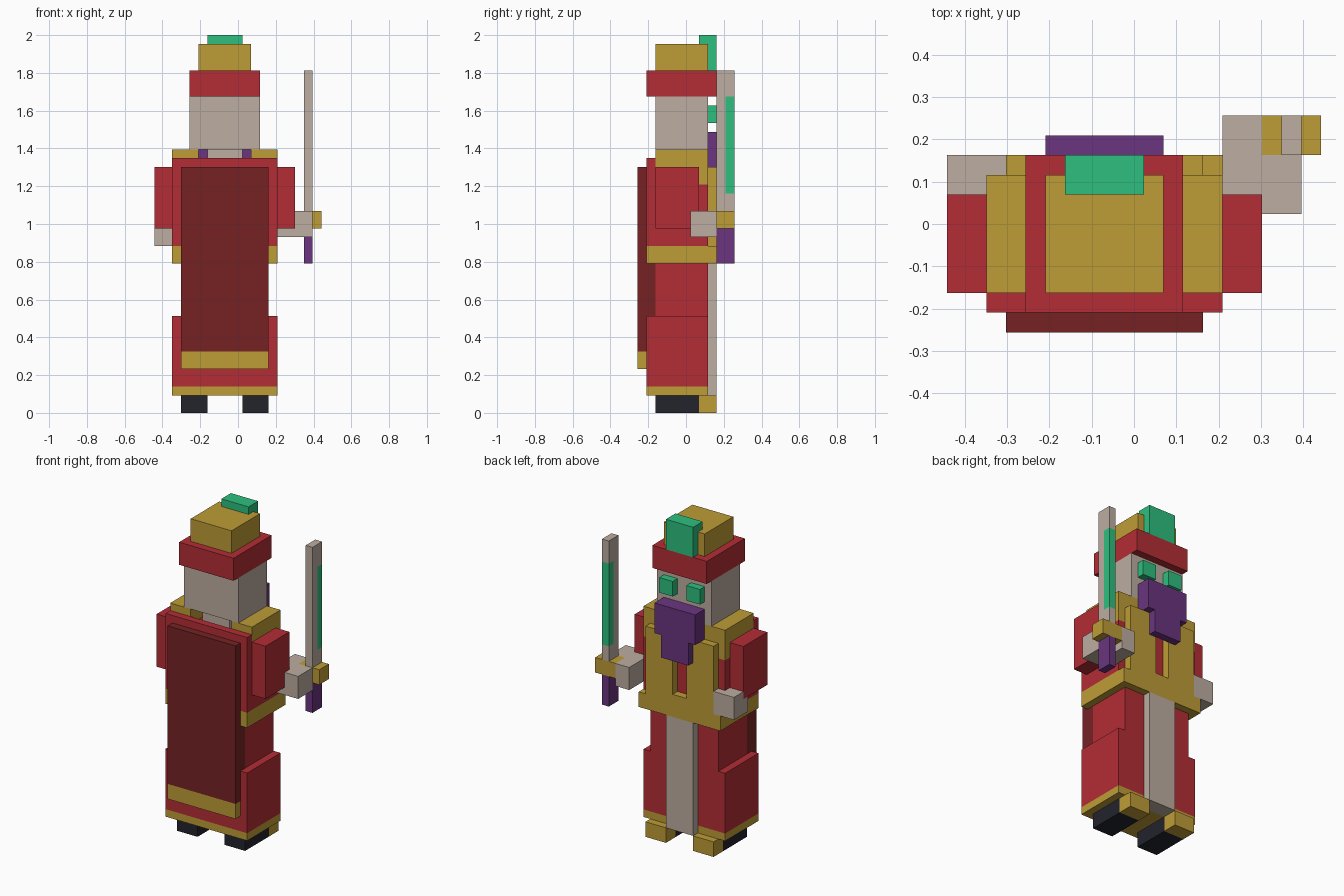
import bpy
import bmesh
from mathutils import Vector

default = bpy.data.objects.get("Cube")
if default:
    bpy.data.objects.remove(default, do_unlink=True)

UNIT = 2 / 43                    # edge of one block
ORIGIN = Vector((9.5, 5.5, 0))   # block coordinates of the world origin
MIDDLE = 8                       # block column the body is symmetric about


def linear(c):
    c /= 255
    return c / 12.92 if c <= 0.04045 else ((c + 0.055) / 1.055) ** 2.4


def material(name, *rgb):
    mat = bpy.data.materials.new(name)
    colour = [linear(c) for c in rgb] + [1]
    mat.use_nodes = True
    mat.diffuse_color = colour
    bsdf = mat.node_tree.nodes["Principled BSDF"]
    bsdf.inputs["Base Color"].default_value = colour
    bsdf.inputs["Roughness"].default_value = 0.9
    return mat


RED = material("robe_red", 180, 45, 53)
MAROON = material("cape_maroon", 118, 34, 36)
GOLD = material("trim_gold", 190, 156, 54)
GREY = material("warm_grey", 189, 174, 161)
PURPLE = material("purple", 106, 53, 127)
GREEN = material("glow_green", 46, 191, 126)
DARK = material("shoe_dark", 35, 36, 44)


def prism(name, mat, outline, y0, y1):
    """Extrude an x-z outline from depth y0 to y1, in block units."""
    bm = bmesh.new()
    verts = [bm.verts.new((Vector((x, y0, z)) - ORIGIN) * UNIT) for x, z in outline]
    face = bm.faces.new(verts)
    out = bmesh.ops.extrude_face_region(bm, geom=[face])
    moved = [g for g in out["geom"] if isinstance(g, bmesh.types.BMVert)]
    bmesh.ops.translate(bm, verts=moved, vec=(0, (y1 - y0) * UNIT, 0))
    bmesh.ops.recalc_face_normals(bm, faces=bm.faces)
    mesh = bpy.data.meshes.new(name)
    bm.to_mesh(mesh)
    bm.free()
    mesh.materials.append(mat)
    obj = bpy.data.objects.new(name, mesh)
    bpy.context.scene.collection.objects.link(obj)
    return obj


def box(name, mat, x, y, z):
    return prism(name, mat, [(x[0], z[0]), (x[1], z[0]), (x[1], z[1]), (x[0], z[1])], *y)


def pair(name, mat, x, y, z):
    """A box on the right side and its mirror image on the left."""
    box("right_" + name, mat, x, y, z)
    box("left_" + name, mat, (2 * MIDDLE - x[1], 2 * MIDDLE - x[0]), y, z)


# Shoes
pair("shoe", DARK, (3, 6), (2, 7), (0, 2))
pair("shoe_toe", GOLD, (3, 6), (7, 9), (0, 2))

# Skirt of the robe
box("hem", GOLD, (2, 14), (1, 7), (2, 3))
pair("hem_end", GOLD, (2, 6), (7, 8), (2, 3))
box("lower_skirt", RED, (2, 14), (1, 8), (3, 11))
box("upper_skirt", RED, (3, 13), (2, 8), (11, 17))
box("skirt_strip", GREY, (6, 10), (7, 9), (2, 17))

# Torso
box("belt", GOLD, (2, 14), (1, 9), (17, 19))
box("torso", RED, (2, 14), (1, 8), (19, 26))
box("upper_chest", RED, (2, 14), (1, 7), (26, 28))
box("collar", RED, (2, 14), (1, 2), (28, 29))
pair("shoulder", GOLD, (2, 5), (2, 8), (28, 30))
pair("shoulder_edge", GOLD, (2, 6), (7, 8), (26, 28))

# Breast panel with an open slot and stepped neckline
half = [(3, 19), (3, 28), (6, 28), (6, 26), (7, 26), (7, 20)]
panel = half + [(2 * MIDDLE - x, z) for x, z in reversed(half)]
prism("breast_panel", GOLD, panel, 8, 9)

# Cape
box("cape", MAROON, (3, 13), (0, 2), (7, 28))
box("cape_border", GOLD, (3, 13), (0, 2), (5, 7))

# Arms and hands
pair("arm", RED, (0, 2), (2, 7), (21, 28))
box("right_hand", GREY, (0, 3), (7, 9), (19, 22))
box("right_wrist", GREY, (0, 2), (6, 7), (19, 21))
box("left_hand", GREY, (14, 18), (6, 9), (20, 23))
box("left_fingers", GREY, (14, 16), (9, 11), (20, 23))

# Head and beard
box("neck", GREY, (6, 10), (3, 8), (26, 30))
box("head", GREY, (4, 12), (2, 8), (30, 36))
pair("eye", GREEN, (5, 7), (8, 9), (33, 35))
box("beard", PURPLE, (5, 11), (8, 10), (28, 32))
box("beard_tip", PURPLE, (6, 10), (9, 10), (25, 28))

# Hat
box("hat_band", RED, (4, 12), (1, 9), (36, 39))
box("hat_crown", GOLD, (5, 11), (2, 8), (39, 42))
box("hat_gem", GREEN, (6, 10), (7, 9), (39, 43))

# Sword
box("sword_grip", PURPLE, (17, 18), (9, 11), (17, 21))
box("sword_guard", GOLD, (16, 19), (9, 11), (21, 23))
blade = box("sword_blade", GREY, (17, 18), (9, 10), (23, 39))
box("blade_base", GREY, (17, 18), (10, 11), (23, 25))
box("blade_glow", GREEN, (17, 18), (10, 11), (25, 36))
box("blade_tip", GREY, (17, 18), (10, 11), (36, 39))
